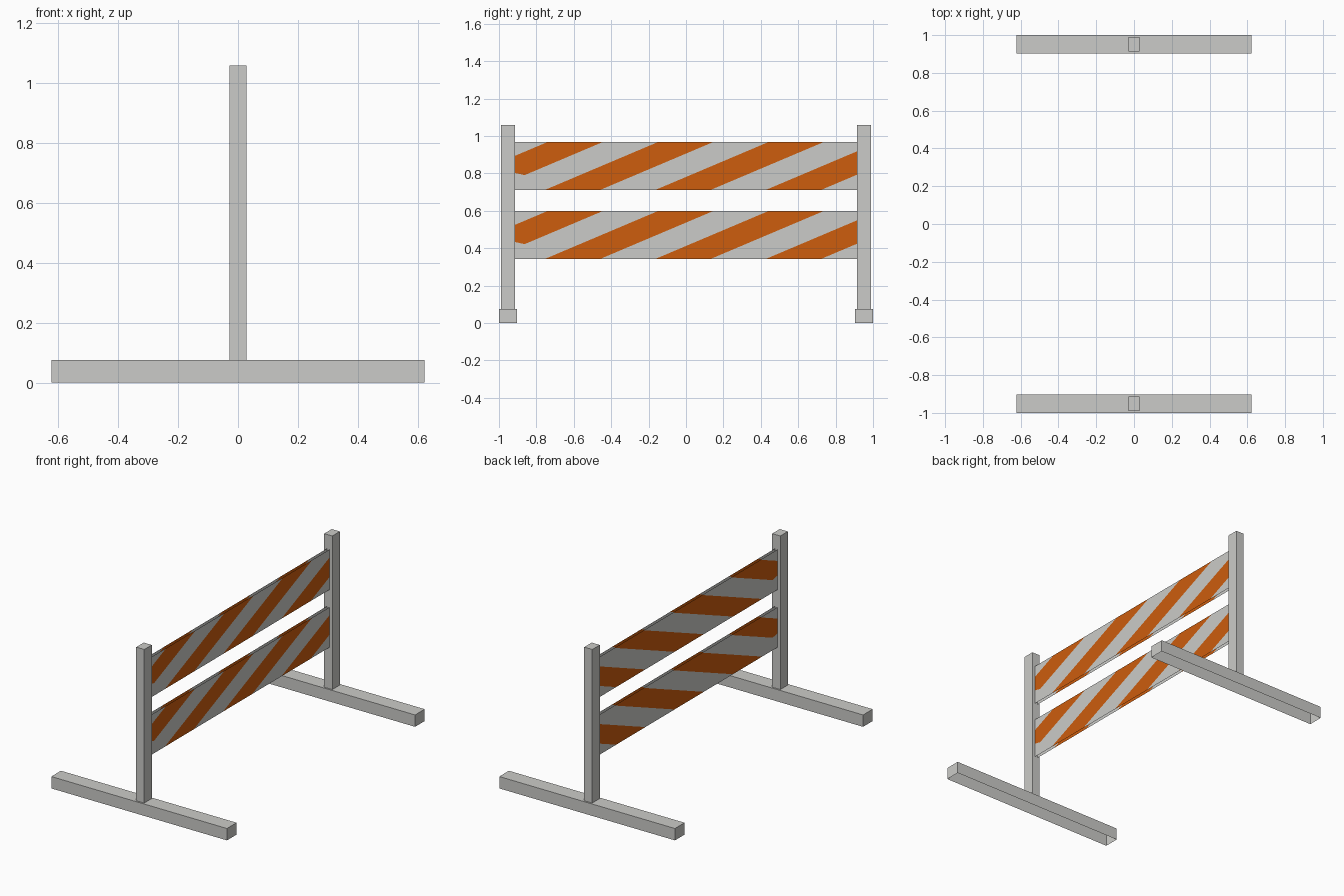
import bpy, bmesh, math
from mathutils import Vector

if "Cube" in bpy.data.objects:
    bpy.data.objects.remove(bpy.data.objects["Cube"])


def material(name, rgb):
    m = bpy.data.materials.new(name)
    m.diffuse_color = (*rgb, 1)
    m.use_nodes = True
    m.node_tree.nodes["Principled BSDF"].inputs["Base Color"].default_value = m.diffuse_color
    return m


GREY = material("light grey", (0.60, 0.60, 0.58))
ORANGE = material("safety orange", (0.61, 0.11, 0.004))


def finish(name, bm, *mats):
    me = bpy.data.meshes.new(name)
    bm.to_mesh(me)
    bm.free()
    for m in mats:
        me.materials.append(m)
    ob = bpy.data.objects.new(name, me)
    bpy.context.collection.objects.link(ob)
    return ob


def open_box(name, lo, hi):
    """Box without an underside, as a folded metal profile."""
    bm = bmesh.new()
    bmesh.ops.create_cube(bm, size=1)
    lo, hi = Vector(lo), Vector(hi)
    for v in bm.verts:
        v.co = [(lo[i] + hi[i]) / 2 + v.co[i] * (hi[i] - lo[i]) for i in range(3)]
    bm.normal_update()
    under = [f for f in bm.faces if f.normal.z < -0.5]
    bmesh.ops.delete(bm, geom=under, context='FACES_ONLY')
    return finish(name, bm, GREY)


# Feet and posts at both ends
for side, s in (("left", -1), ("right", 1)):
    y0, y1 = sorted((s * 0.903, s * 1.0))
    open_box(side + "_foot", (-0.622, y0, 0), (0.622, y1, 0.076))
    y0, y1 = sorted((s * 0.913, s * 0.989))
    open_box(side + "_post", (-0.0285, y0, 0.076), (0.0285, y1, 1.059))

# Striped boards: two thin sheets each, cut along slanted stripe edges
HALF, HEIGHT = 0.913, 0.257
SLOPE = 0.607 / HEIGHT          # sideways run of a stripe per unit height
START, WIDTH = -0.756, 0.2953   # first stripe edge on the bottom line, stripe width


def board(name, zb):
    bm = bmesh.new()
    for x in (0.01, -0.01):
        pts = [(-HALF, zb), (HALF, zb), (HALF, zb + HEIGHT), (-HALF, zb + HEIGHT)]
        if x < 0:
            pts.reverse()
        bm.faces.new([bm.verts.new((x, y, z)) for y, z in pts])

    def cut(point, normal, faces):
        geom = list(faces) + list({e for f in faces for e in f.edges}) \
            + list({v for f in faces for v in f.verts})
        bmesh.ops.bisect_plane(bm, geom=geom, plane_co=point, plane_no=normal)

    def stripe(f):
        c = f.calc_center_median()
        return math.floor((c.y - SLOPE * (c.z - zb) - START) / WIDTH)

    for i in range(-3, 7):
        cut((0, START + i * WIDTH, zb), Vector((0, 1, -SLOPE)).normalized(), bm.faces[:])
    # The end stripe has a small clipped corner
    corner, slant = Vector((0, -HALF, zb + 0.091)), Vector((0, 0.22, 1)).normalized()
    cut(corner, slant, [f for f in bm.faces if stripe(f) == -2])
    for f in bm.faces:
        k = stripe(f)
        c = f.calc_center_median()
        clipped = k == -2 and (c - corner).dot(slant) < 0
        f.material_index = 1 if k % 2 == 0 and not clipped else 0
    return finish(name, bm, GREY, ORANGE)


board("upper_board", 0.711)
board("lower_board", 0.342)
